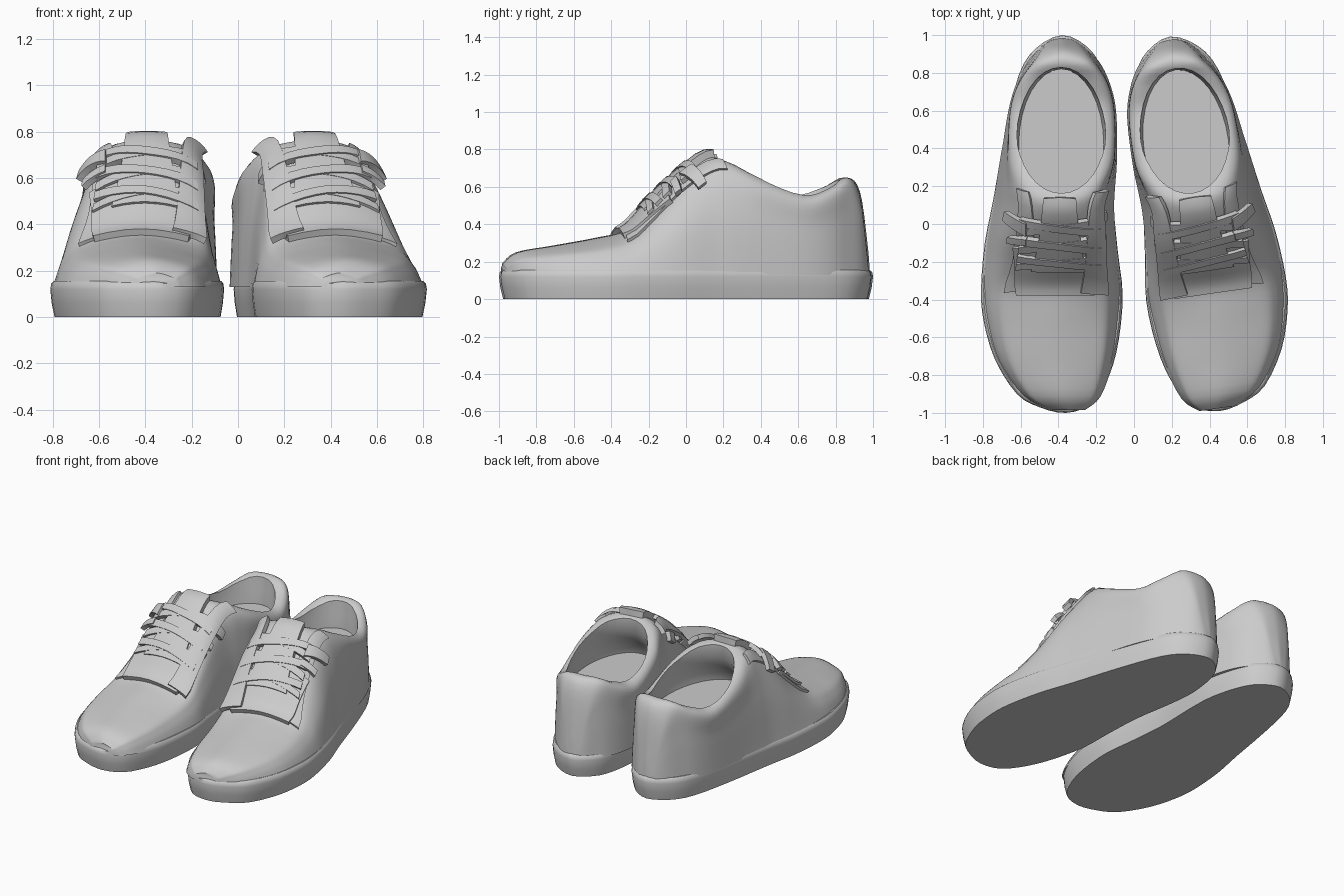
import bpy, bmesh, math
from mathutils import Matrix, Vector

if "Cube" in bpy.data.objects:
    bpy.data.objects.remove(bpy.data.objects["Cube"])

parts = []


def catmull(pts, s, closed=False):
    """Smooth interpolation through a list of equal-length tuples."""
    n = len(pts)
    i = math.floor(s) if closed else min(int(max(s, 0)), n - 2)
    f = s - i
    pick = (lambda k: pts[k % n]) if closed else (lambda k: pts[min(max(k, 0), n - 1)])
    a, b, c, d = (pick(i + k) for k in (-1, 0, 1, 2))
    return [0.5 * (2 * q + (r - p) * f + (2 * p - 5 * q + 4 * r - t) * f * f
                   + (3 * q - p - 3 * r + t) * f ** 3) for p, q, r, t in zip(a, b, c, d)]


def loft(name, rings):
    """Skin closed rings and cap both ends."""
    bm = bmesh.new()
    vs = [[bm.verts.new(p) for p in r] for r in rings]
    for a, b in zip(vs, vs[1:]):
        for i in range(len(a)):
            j = (i + 1) % len(a)
            bm.faces.new((a[i], a[j], b[j], b[i]))
    bm.faces.new(vs[0][::-1])
    bm.faces.new(vs[-1])
    bmesh.ops.recalc_face_normals(bm, faces=bm.faces)
    return to_object(name, bm)


def to_object(name, bm):
    me = bpy.data.meshes.new(name)
    bm.to_mesh(me)
    bm.free()
    ob = bpy.data.objects.new(name, me)
    bpy.context.collection.objects.link(ob)
    return ob


def apply_modifiers(ob):
    bpy.context.view_layer.objects.active = ob
    for m in list(ob.modifiers):
        bpy.ops.object.modifier_apply(modifier=m.name)


# Upper stations: y, base outer x, base inner x, shoulder outer x, shoulder inner x, shoulder z, crown z
STATIONS = [
    (-.985, -.44, -.26, -.42, -.28, .17, .19),
    (-.91, -.59, -.175, -.53, -.235, .22, .25),
    (-.72, -.725, -.11, -.62, -.20, .25, .285),
    (-.50, -.785, -.078, -.66, -.19, .28, .325),
    (-.33, -.80, -.07, -.65, -.18, .33, .37),
    (-.20, -.795, -.085, -.61, -.19, .45, .50),
    (-.05, -.775, -.10, -.59, -.20, .60, .64),
    (.10, -.745, -.105, -.58, -.21, .70, .76),
    (.20, -.73, -.10, -.595, -.18, .71, .73),
    (.35, -.705, -.09, -.63, -.13, .64, .655),
    (.60, -.665, -.095, -.63, -.13, .545, .56),
    (.75, -.62, -.13, -.585, -.165, .575, .59),
    (.86, -.555, -.185, -.51, -.235, .62, .65),
    (.93, -.50, -.255, -.465, -.29, .50, .575),
    (.97, -.445, -.31, -.42, -.335, .24, .30),
    (.982, -.40, -.36, -.39, -.37, .15, .16),
]


def surf(s, t):
    """Point on the upper: s along the stations, t = 0..6 over the section."""
    y, xo, xi, so, si, zs, zt = catmull(STATIONS, s)
    mid = lambda a, b: (a + .35 * (b - a), .13 + .6 * (zs - .13))
    sec = [(xo, .13), mid(xo, so), (so, zs), ((so + si) / 2, zt),
           (si, zs), mid(xi, si), (xi, .13)]
    x, z = catmull(sec, t)
    return Vector((x, y, z))


def patch(name, corners, lift, thick=.025, n=10, m=6):
    """Raised panel lying on the upper between four (s, t) corners."""
    bm = bmesh.new()
    c = [Vector(k) for k in corners]
    grid = []
    for i in range(n + 1):
        row = []
        for j in range(m + 1):
            u, v = i / n, j / m
            s, t = c[0].lerp(c[1], u).lerp(c[3].lerp(c[2], u), v)
            e = .02
            nrm = (surf(s, t + e) - surf(s, t - e)).cross(surf(s + e, t) - surf(s - e, t)).normalized()
            row.append(bm.verts.new(surf(s, t) + nrm * lift))
        grid.append(row)
    for i in range(n):
        for j in range(m):
            bm.faces.new((grid[i][j], grid[i][j + 1], grid[i + 1][j + 1], grid[i + 1][j]))
    ob = to_object(name, bm)
    mod = ob.modifiers.new("thickness", 'SOLIDIFY')
    mod.thickness = thick
    mod.offset = -1
    apply_modifiers(ob)
    parts.append(ob)


# Sole: stacked outlines
SOLE = [(-.36, -1.0), (-.50, -.97), (-.62, -.90), (-.735, -.72), (-.795, -.52), (-.81, -.35),
        (-.79, -.10), (-.745, .13), (-.68, .50), (-.61, .79), (-.52, .93), (-.38, 1.0),
        (-.25, .94), (-.175, .83), (-.115, .62), (-.105, .40), (-.11, .13), (-.085, -.15),
        (-.06, -.37), (-.08, -.61), (-.13, -.80), (-.22, -.95)]


def sole_ring(scale, z, n=66):
    pts = [catmull(SOLE, i * len(SOLE) / n, True) for i in range(n)]
    return [(-.4 + (x + .4) * scale, y * (scale + 1) / 2, z) for x, y in pts]


parts.append(loft("sole", [sole_ring(.955, 0), sole_ring(.985, .06), sole_ring(1, .12),
                           sole_ring(.99, .145), sole_ring(.965, .155)]))

# Upper: lofted body with a hollow foot opening running under the tongue
S, T = 60, 36
upper = loft("upper", [[surf(i * 15 / S, j * 6 / T) for j in range(T + 1)] for i in range(S + 1)])


def ellipse(cy, rx, ry, z):
    return [(-.385 + rx * math.cos(a), cy + ry * math.sin(a), z)
            for a in (k * math.tau / 32 for k in range(32))]


cutter = loft("opening_cutter", [ellipse(.42, .225, .40, .45), ellipse(.43, .235, .39, .50),
                                 ellipse(.46, .235, .365, .56), ellipse(.495, .235, .335, .66),
                                 ellipse(.505, .24, .335, 1)])
cutter.hide_render = True
cut = upper.modifiers.new("opening", 'BOOLEAN')
cut.object = cutter
cut.solver = 'EXACT'
apply_modifiers(upper)
bpy.data.objects.remove(cutter)
parts.append(upper)

# Throat lip, tongue and eyelet flaps
patch("throat_panel", [(3.75, 2.2), (5.6, 1.8), (5.6, 4.2), (3.75, 3.8)], .03, .04)
patch("tongue", [(4.8, 2.4), (7.3, 2.6), (7.3, 3.4), (4.8, 3.6)], .04, .05)
for side, f in (("outer", lambda t: t), ("inner", lambda t: 6 - t)):
    patch(side + "_flap", [(3.8, f(1.8)), (7.9, f(1.85)), (7.7, f(2.2)), (3.9, f(2.5))], .015, .03)

# Laces: zigzag strips across the tongue
for k in range(3):
    s = 4.85 + k * .6
    patch("lace_a", [(s, 2), (s + .22, 2), (s + .55, 4), (s + .33, 4)], .042, .03, 2, 10)
    patch("lace_b", [(s + .33, 2), (s + .55, 2), (s + .22, 4), (s, 4)], .048, .03, 2, 10)

# Bow ends lying on the sides
for side, f in (("outer", lambda t: t), ("inner", lambda t: 6 - t)):
    patch(side + "_bow", [(6.1, f(2.2)), (6.5, f(2.2)), (6.8, f(1.55)), (6.5, f(1.5))], .028, .03, 3, 8)
    patch(side + "_lace_end", [(5.8, f(2.2)), (6.0, f(2.2)), (6.0, f(1.7)), (5.8, f(1.7))], .026, .03, 3, 8)

# Second shoe: mirrored and turned slightly outward
turn = (Matrix.Translation((.315, 0, 0)) @ Matrix.Rotation(math.radians(8), 4, 'Z')
        @ Matrix.Translation((-.365, 0, 0)) @ Matrix.Scale(-1, 4, (1, 0, 0)))
for ob in list(parts):
    me = ob.data.copy()
    me.transform(turn)
    me.flip_normals()
    twin = bpy.data.objects.new("right_" + ob.name, me)
    bpy.context.collection.objects.link(twin)
    ob.name = "left_" + ob.name
    parts.append(twin)

bpy.ops.object.select_all(action='DESELECT')
for ob in parts:
    ob.select_set(True)
bpy.context.view_layer.objects.active = parts[0]
bpy.ops.object.shade_smooth_by_angle(angle=math.radians(40))
